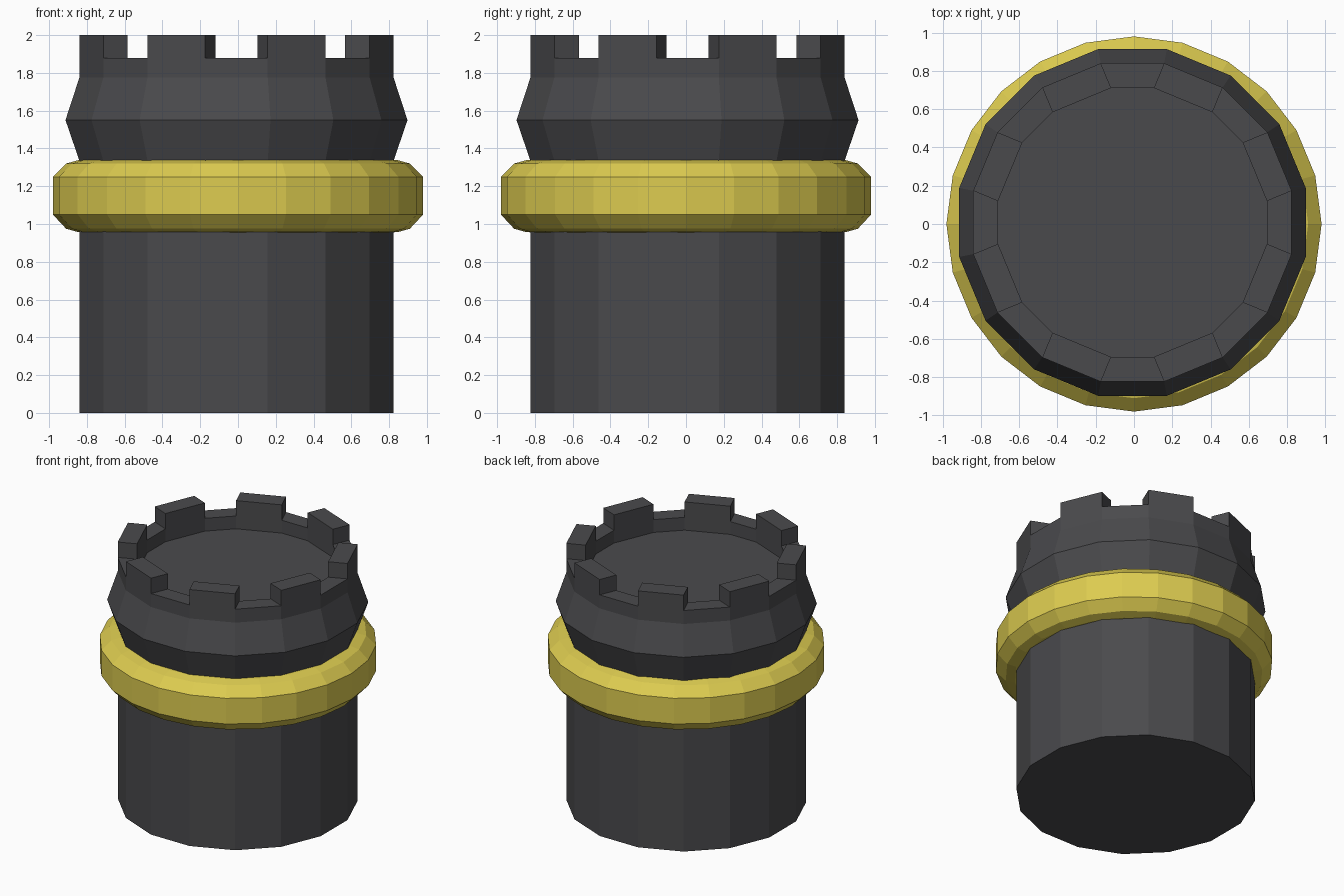
import bpy, bmesh, math
from mathutils import Vector

if "Cube" in bpy.data.objects:
    bpy.data.objects.remove(bpy.data.objects["Cube"])


def material(name, rgb):
    m = bpy.data.materials.new(name)
    m.diffuse_color = (*rgb, 1)
    m.use_nodes = True
    m.node_tree.nodes["Principled BSDF"].inputs["Base Color"].default_value = m.diffuse_color
    return m


def finish(bm, name, mat, loc):
    bmesh.ops.recalc_face_normals(bm, faces=bm.faces)
    me = bpy.data.meshes.new(name)
    bm.to_mesh(me)
    bm.free()
    me.materials.append(mat)
    ob = bpy.data.objects.new(name, me)
    ob.location = loc
    bpy.context.collection.objects.link(ob)


def ring(bm, r, z, n, offset=0.0):
    return [bm.verts.new((r * math.cos(offset + math.tau * i / n),
                          r * math.sin(offset + math.tau * i / n), z)) for i in range(n)]


def bridge(bm, a, b):
    n = len(a)
    return [bm.faces.new((a[i], a[(i + 1) % n], b[(i + 1) % n], b[i])) for i in range(n)]


dark = material("charcoal", (0.068, 0.068, 0.073))
gold = material("gold", (0.72, 0.60, 0.08))

# Tower body: 16-sided lathe with flared head
N, R, STEP = 16, 0.848, math.tau / 16
bm = bmesh.new()
profile = [(R, 0), (R, 1.335), (0.923, 1.55), (R, 1.775), (R, 1.88)]
rings = [ring(bm, r, z, N, STEP / 2) for r, z in profile]
for a, b in zip(rings, rings[1:]):
    bridge(bm, a, b)
bm.faces.new(rings[0])

# Parapet: inner wall set back square to each battlement, with sunken floor
inner, low = [], []
for i, v in enumerate(rings[-1]):
    ang = STEP * (i + 1 if i % 2 == 0 else i)   # normal of the nearest battlement
    p = v.co - Vector((math.cos(ang), math.sin(ang), 0)) * 0.14
    inner.append(bm.verts.new(p))
    low.append(bm.verts.new((p.x, p.y, 1.78)))
rim = bridge(bm, rings[-1], inner)
bridge(bm, inner, low)
bm.faces.new(low)
bmesh.ops.recalc_face_normals(bm, faces=bm.faces)

# Battlements: raise every other rim face
for f in rim[0::2]:
    new = bmesh.ops.extrude_face_region(bm, geom=[f])["geom"]
    bmesh.ops.translate(bm, vec=(0, 0, 0.12),
                        verts=[g for g in new if isinstance(g, bmesh.types.BMVert)])
    if f.is_valid:
        bm.faces.remove(f)
finish(bm, "tower_body", dark, (-0.008, 0.008, 0))

# Gold collar: 24-sided band with rounded edges
bm = bmesh.new()
band = [(0.80, 0.955), (0.845, 0.957), (0.91, 0.975), (0.98, 1.05),
        (0.98, 1.25), (0.91, 1.32), (0.845, 1.338), (0.80, 1.34)]
loops = [ring(bm, r, z, 24) for r, z in band]
for a, b in zip(loops, loops[1:] + loops[:1]):
    bridge(bm, a, b)
finish(bm, "collar", gold, (0, 0, 0))
